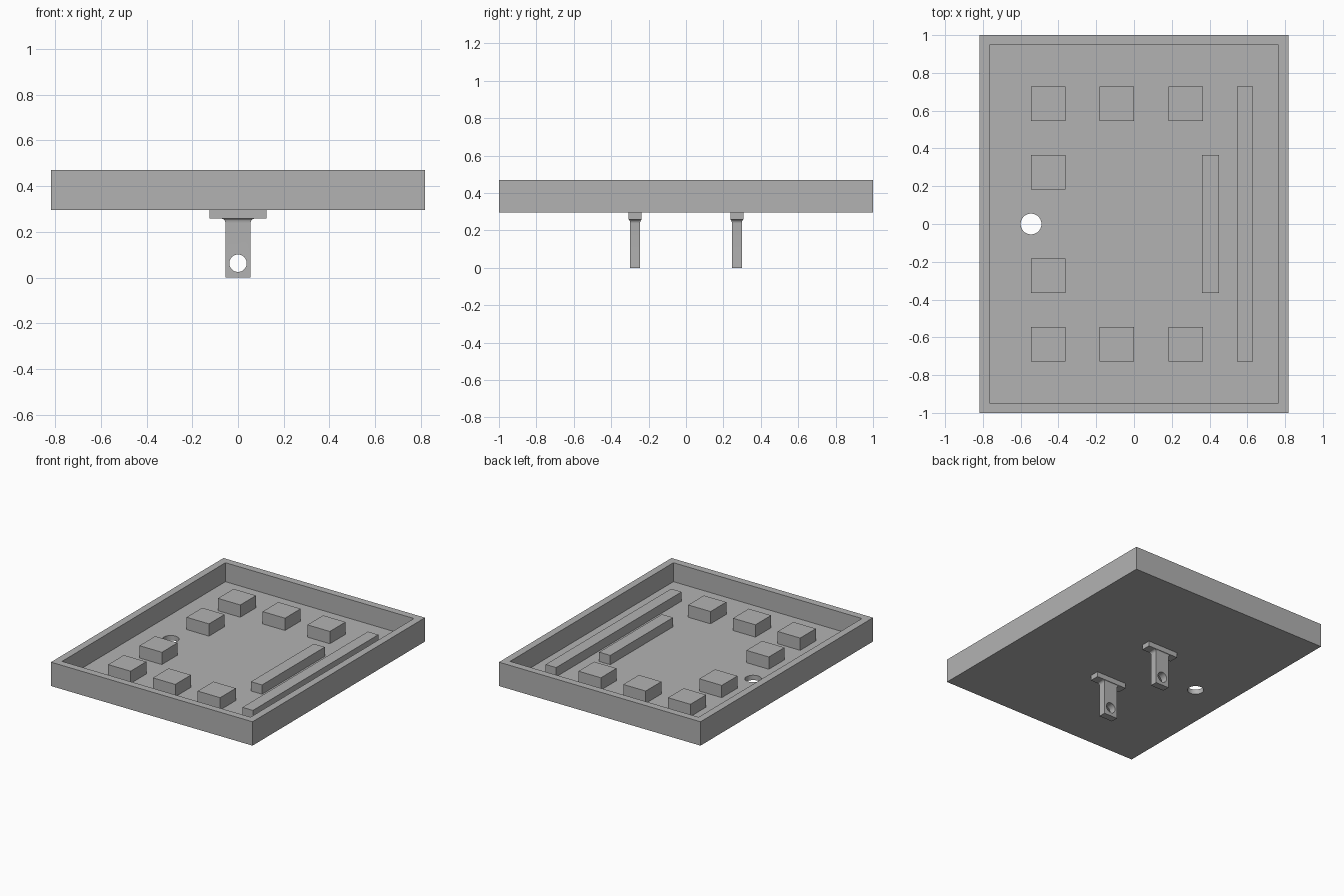
import bpy, bmesh, math
from mathutils import Matrix

if "Cube" in bpy.data.objects:
    bpy.data.objects.remove(bpy.data.objects["Cube"], do_unlink=True)

GREY = (0.448, 0.448, 0.448, 1)
grey = bpy.data.materials.new("plain_grey")
grey.use_nodes = True
grey.diffuse_color = GREY
grey.node_tree.nodes["Principled BSDF"].inputs["Base Color"].default_value = GREY

BASE, FLOOR, RIM = 0.295, 0.331, 0.47


def finish(name, bm):
    bmesh.ops.recalc_face_normals(bm, faces=bm.faces)
    mesh = bpy.data.meshes.new(name)
    bm.to_mesh(mesh)
    bm.free()
    mesh.materials.append(grey)
    obj = bpy.data.objects.new(name, mesh)
    bpy.context.scene.collection.objects.link(obj)
    return obj


def loft(name, sections, y=0):
    """Stack of rectangles given as (half x, half y, z)."""
    bm = bmesh.new()
    rings = [[bm.verts.new((sx * hx, y + sy * hy, z))
              for sx, sy in ((-1, -1), (1, -1), (1, 1), (-1, 1))]
             for hx, hy, z in sections]
    for a, b in zip(rings, rings[1:]):
        for i in range(4):
            j = (i + 1) % 4
            bm.faces.new((a[i], a[j], b[j], b[i]))
    bm.faces.new(rings[0][::-1])
    bm.faces.new(rings[-1])
    return finish(name, bm)


def block(name, x0, x1, y0, y1, z0, z1):
    bm = bmesh.new()
    bmesh.ops.create_cube(bm, size=1)
    bmesh.ops.scale(bm, vec=(x1 - x0, y1 - y0, z1 - z0), verts=bm.verts)
    bmesh.ops.translate(bm, vec=((x0 + x1) / 2, (y0 + y1) / 2, (z0 + z1) / 2), verts=bm.verts)
    return finish(name, bm)


def drill(obj, centre, radius, axis_rotation):
    """Cut a round hole, then discard the cutter."""
    bm = bmesh.new()
    bmesh.ops.create_cone(bm, cap_ends=True, segments=48, radius1=radius, radius2=radius, depth=0.2,
                          matrix=Matrix.Translation(centre) @ axis_rotation)
    cutter = finish("hole_cutter", bm)
    cutter.hide_render = True
    mod = obj.modifiers.new("hole", "BOOLEAN")
    mod.operation, mod.solver, mod.object = "DIFFERENCE", "EXACT", cutter
    bpy.ops.object.select_all(action="DESELECT")
    bpy.context.view_layer.objects.active = obj
    obj.select_set(True)
    bpy.ops.object.modifier_apply(modifier=mod.name)
    bpy.data.objects.remove(cutter, do_unlink=True)
    bpy.ops.object.shade_smooth_by_angle(angle=math.radians(30))


# Open tray with a thin rim and a round drain hole
WALL = 0.053
tray = loft("tray", [(0.818, 1, BASE), (0.818, 1, RIM),
                     (0.818 - WALL, 1 - WALL, RIM), (0.818 - WALL, 1 - WALL, FLOOR)])
drill(tray, (-0.545, 0, FLOOR), 0.055, Matrix.Identity(4))

# Square blocks, mirrored front to back
SIDE = 0.182
spots = [(-0.545, 0.545), (-0.182, 0.545), (0.182, 0.545), (-0.545, 0.182)]
for x, y in spots:
    for label, y0 in (("back", y), ("front", -y - SIDE)):
        block(f"{label}_block", x, x + SIDE, y0, y0 + SIDE, FLOOR - 0.01, FLOOR + 0.09)

# Long raised bars
block("inner_bar", 0.36, 0.45, -0.364, 0.364, FLOOR - 0.01, FLOOR + 0.068)
block("outer_bar", 0.545, 0.63, -0.727, 0.727, FLOOR - 0.01, FLOOR + 0.068)

# Mounting lugs below: a plate and a leg that flares into it
PLATE = 0.258
for label, y in (("front", -0.272), ("back", 0.272)):
    block(f"{label}_lug_plate", -0.125, 0.125, y - 0.035, y + 0.035, PLATE, BASE)
    sections = [(0.055, 0.027, 0)]
    for i in range(7):
        a = math.radians(15 * i)
        flare = 1 - math.cos(a)
        sections.append((0.055 + 0.018 * flare, 0.027 + 0.008 * flare, PLATE - 0.02 * (1 - math.sin(a))))
    leg = loft(f"{label}_lug_leg", sections, y)
    drill(leg, (0, y, 0.063), 0.038, Matrix.Rotation(math.pi / 2, 4, "X"))
